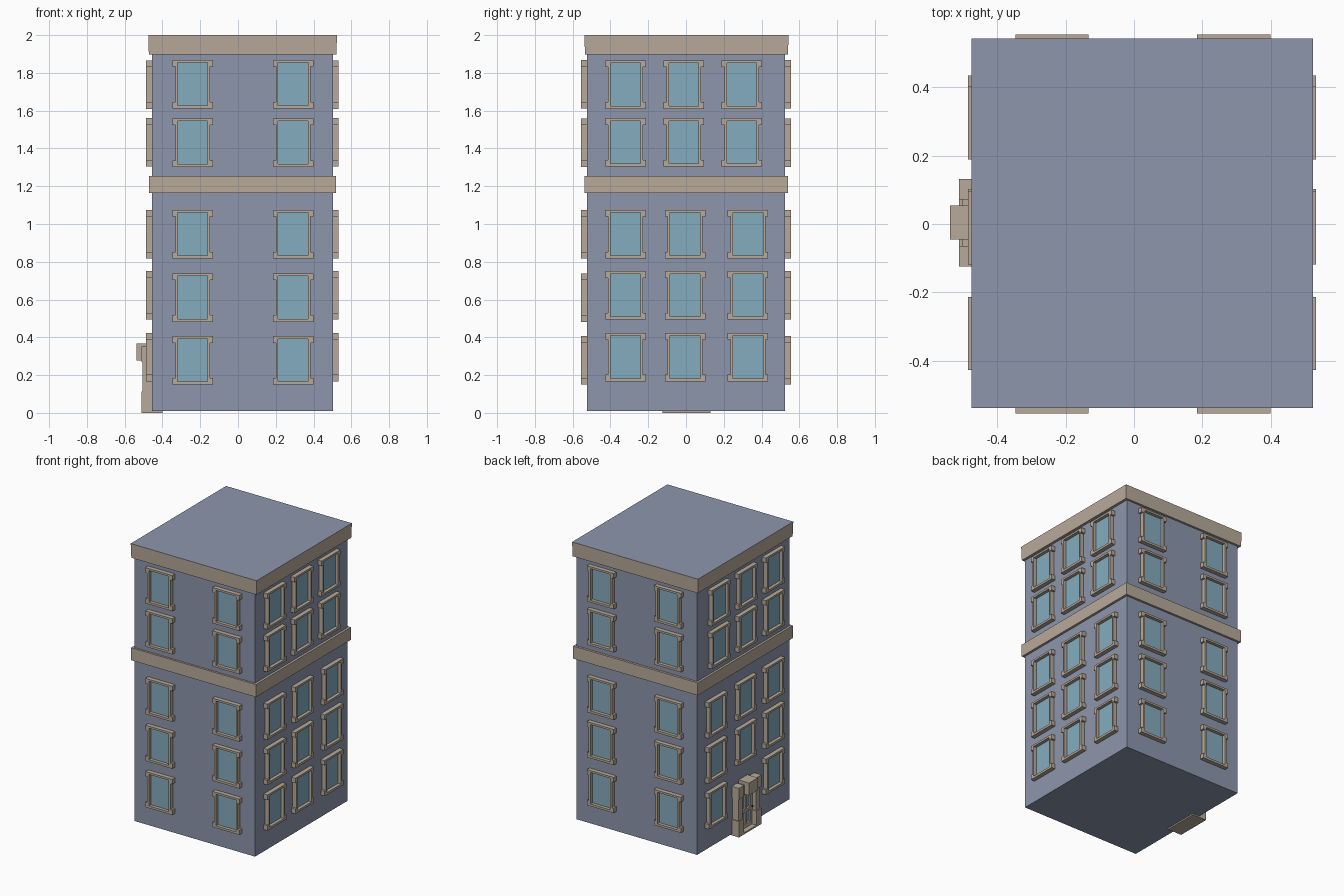
import bpy, bmesh

if "Cube" in bpy.data.objects:
    bpy.data.objects.remove(bpy.data.objects["Cube"])


def material(name, rgb):
    m = bpy.data.materials.new(name)
    m.diffuse_color = (*rgb, 1)
    m.use_nodes = True
    m.node_tree.nodes["Principled BSDF"].inputs["Base Color"].default_value = m.diffuse_color
    return m


WALL = material("blue grey wall", (0.262, 0.305, 0.413))
TRIM = material("tan stone", (0.479, 0.402, 0.323))
GLASS = material("pale blue glass", (0.231, 0.413, 0.515))
DARK = material("dark metal", (0.03, 0.03, 0.035))

X0, X1, Y = -0.455, 0.502, 0.524     # wall planes


def on_wall(side, u, z, d):
    """Point at u along a wall, height z, d outwards from it."""
    return {"front": (u, -Y - d, z), "back": (u, Y + d, z),
            "right": (X1 + d, u, z), "left": (X0 - d, u, z)}[side]


def finish(bm, name, mats):
    bmesh.ops.recalc_face_normals(bm, faces=bm.faces)
    me = bpy.data.meshes.new(name)
    bm.to_mesh(me)
    bm.free()
    for m in mats:
        me.materials.append(m)
    ob = bpy.data.objects.new(name, me)
    bpy.context.collection.objects.link(ob)
    return ob


def box(name, lo, hi, mat):
    bm = bmesh.new()
    bmesh.ops.create_cube(bm, size=1)
    for v in bm.verts:
        v.co = [lo[i] + (hi[i] - lo[i]) * (v.co[i] + 0.5) for i in range(3)]
    return finish(bm, name, [mat])


def wall_box(name, side, u0, u1, z0, z1, d0, d1, mat):
    a, b = on_wall(side, u0, z0, d0), on_wall(side, u1, z1, d1)
    return box(name, [min(p) for p in zip(a, b)], [max(p) for p in zip(a, b)], mat)


def panel(name, side, us, zs, keep, d0, d1, mat):
    """Cells of a grid on the wall, chosen by a rule and extruded outwards."""
    bm = bmesh.new()
    grid = {(i, j): bm.verts.new(on_wall(side, u, z, d0))
            for i, u in enumerate(us) for j, z in enumerate(zs)}
    for i in range(len(us) - 1):
        for j in range(len(zs) - 1):
            if keep(i, j):
                bm.faces.new([grid[i, j], grid[i + 1, j], grid[i + 1, j + 1], grid[i, j + 1]])
    for v in [v for v in bm.verts if not v.link_faces]:
        bm.verts.remove(v)
    out = bmesh.ops.extrude_face_region(bm, geom=bm.faces[:])["geom"]
    a, b = on_wall(side, 0, 0, d0), on_wall(side, 0, 0, d1)
    bmesh.ops.translate(bm, vec=[q - p for p, q in zip(a, b)],
                        verts=[g for g in out if isinstance(g, bmesh.types.BMVert)])
    return finish(bm, name, [mat])


def window(side, u, z):
    """Eared stone surround with a recessed pane."""
    us = [u + k for k in (-0.107, -0.092, -0.079, 0.079, 0.092, 0.107)]
    zs = [z + k for k in (-0.128, -0.112, -0.093, 0.093, 0.114, 0.128)]

    def keep(i, j):
        hole = i == 2 and 1 <= j <= 3
        notch = i in (0, 4) and j == 2
        return not hole and not notch
    panel(side + "_window_frame", side, us, zs, keep, -0.002, 0.031, TRIM)
    wall_box(side + "_window_pane", side, us[2], us[3], zs[1], zs[4], 0, 0.008, GLASS)


# main block, string course and cornice
box("walls", (X0, -Y, 0.01), (X1, Y, 1.98), WALL)
box("middle_band", (-0.471, -0.538, 1.164), (0.519, 0.54, 1.254), TRIM)
cornice = box("cornice", (-0.475, -0.538, 1.897), (0.524, 0.543, 2.0), TRIM)
cornice.data.materials.append(WALL)
for f in cornice.data.polygons:
    f.material_index = 1 if f.normal.z > 0.9 else 0
for v in cornice.data.vertices:      # slight flare towards the top
    if v.co.z < 1.95:
        v.co.x = 0.025 + (v.co.x - 0.025) * 0.994
        v.co.y *= 0.994

# windows: two columns front and back, three on the sides
for side, second in (("front", 0.61), ("back", 0.622)):
    for z in (0.278, second, 0.946, 1.43, 1.74):
        for u in (-0.24, 0.292):
            window(side, u, z)
for side in ("right", "left"):
    for row, z in enumerate((0.295, 0.622, 0.946, 1.432, 1.738)):
        columns = (-0.32, -0.005, 0.328) if row < 3 else (-0.32, -0.012, 0.295)
        for col, u in enumerate(columns):
            if not (side == "left" and row == 0 and col == 1):
                window(side, u, z)

# entrance on the left wall
C = 0.003
wall_box("door_step", "left", C - 0.128, C + 0.128, 0, 0.012, -0.055, 0.057, TRIM)
for s in (-1, 1):
    def strip(name, a, b, z0, z1, d):
        wall_box(name, "left", *sorted((C + s * a, C + s * b)), z0, z1, -0.002, d, TRIM)
    strip("door_pillar", 0.075, 0.122, 0.01, 0.3, 0.05)
    strip("pillar_base", 0.07, 0.128, 0.0, 0.114, 0.057)
    strip("pillar_cap", 0.068, 0.128, 0.27, 0.352, 0.057)
wall_box("door_lintel", "left", C - 0.08, C + 0.08, 0.278, 0.345, -0.002, 0.048, TRIM)
wall_box("door_keystone", "left", C - 0.049, C + 0.051, 0.278, 0.368, -0.002, 0.083, TRIM)

# door leaf with four panes and a knob
us = [C + k for k in (-0.08, -0.055, -0.008, 0.008, 0.055, 0.08)]
zs = [0.01, 0.04, 0.125, 0.145, 0.255, 0.28]
panel("door_leaf", "left", us, zs, lambda i, j: not (i in (1, 3) and j in (1, 3)),
      -0.002, 0.022, TRIM)
wall_box("door_glass", "left", us[1], us[4], zs[1], zs[4], 0, 0.008, GLASS)
bm = bmesh.new()
bmesh.ops.create_icosphere(bm, subdivisions=1, radius=0.007)
bmesh.ops.translate(bm, vec=on_wall("left", C - 0.063, 0.145, 0.03), verts=bm.verts)
finish(bm, "door_knob", [DARK])
